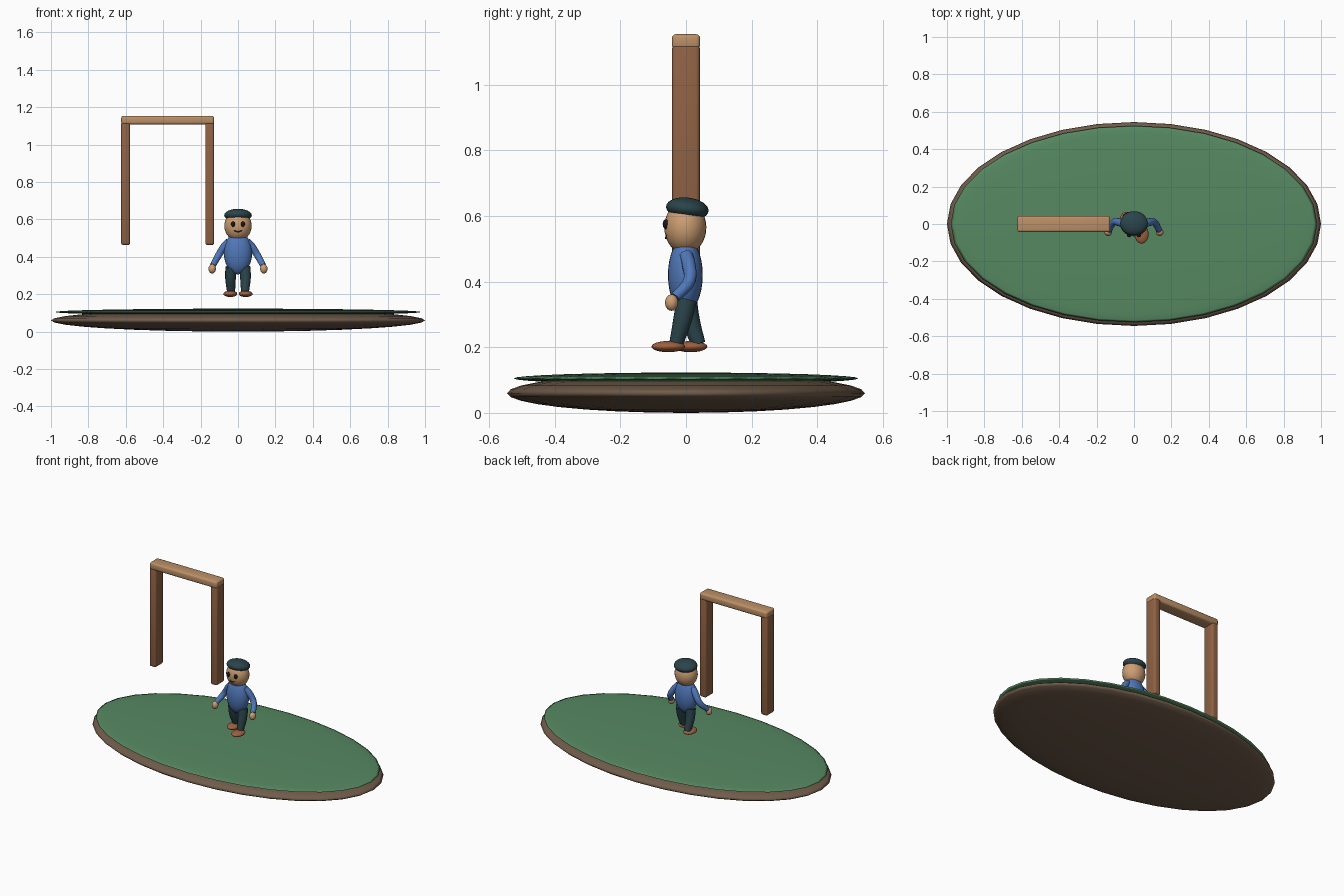
import bpy, math

if "Cube" in bpy.data.objects:
    bpy.data.objects.remove(bpy.data.objects["Cube"])


def mat(name, r, g, b):
    lin = [((c / 255 + 0.055) / 1.055) ** 2.4 for c in (r, g, b)]
    m = bpy.data.materials.new(name)
    m.diffuse_color = (*lin, 1)
    m.use_nodes = True
    m.node_tree.nodes["Principled BSDF"].inputs["Base Color"].default_value = m.diffuse_color
    return m


soil = mat("soil brown", 112, 92, 74)
grass = mat("grass green", 86, 137, 98)
post_wood = mat("post brown", 144, 98, 68)
beam_wood = mat("beam tan", 188, 144, 102)
skin = mat("skin", 205, 158, 114)
shirt = mat("shirt blue", 80, 120, 185)
slate = mat("dark slate", 42, 68, 74)
leather = mat("shoe brown", 158, 96, 64)
black = mat("black", 24, 24, 26)


def finish(name, material, angle=60):
    ob = bpy.context.object
    ob.name = name
    ob.data.materials.clear()
    ob.data.materials.append(material)
    bpy.ops.object.shade_smooth_by_angle(angle=math.radians(angle))
    return ob


def ball(name, loc, radii, material, rot=(0, 0, 0), seg=24, rings=16):
    bpy.ops.mesh.primitive_uv_sphere_add(segments=seg, ring_count=rings, location=loc, rotation=rot)
    bpy.context.object.scale = radii
    bpy.ops.object.transform_apply(location=False, rotation=False, scale=True)
    return finish(name, material, 180)


def block(name, lo, hi, material, bevel=0.012):
    bpy.ops.mesh.primitive_cube_add(size=1, location=[(a + b) / 2 for a, b in zip(lo, hi)])
    ob = bpy.context.object
    ob.scale = [b - a for a, b in zip(lo, hi)]
    bpy.ops.object.transform_apply(location=False, rotation=False, scale=True)
    mod = ob.modifiers.new("bevel", 'BEVEL')
    mod.width, mod.segments = bevel, 3
    bpy.ops.object.modifier_apply(modifier=mod.name)
    return finish(name, material, 40)


def tube(name, pts, material):
    """Smooth round tube; each point is x, y, z, radius."""
    cu = bpy.data.curves.new(name, 'CURVE')
    cu.dimensions = '3D'
    cu.bevel_depth, cu.bevel_resolution = 1.0, 4
    cu.resolution_u, cu.use_fill_caps = 8, True
    sp = cu.splines.new('BEZIER')
    sp.bezier_points.add(len(pts) - 1)
    for bp, (x, y, z, r) in zip(sp.bezier_points, pts):
        bp.co, bp.radius = (x, y, z), r
        bp.handle_left_type = bp.handle_right_type = 'AUTO'
    ob = bpy.data.objects.new(name, cu)
    bpy.context.collection.objects.link(ob)
    bpy.ops.object.select_all(action='DESELECT')
    bpy.context.view_layer.objects.active = ob
    ob.select_set(True)
    bpy.ops.object.convert(target='MESH')
    return finish(name, material)


# Oval island: soil lens with a thin grass lens on top
ball("soil_base", (0, 0, 0.06), (1, 0.545, 0.06), soil, seg=32)
ball("grass_top", (0, 0, 0.105), (0.98, 0.525, 0.018), grass, seg=32)

# Floating gate
for side, x in (("left", -0.601), ("right", -0.151)):
    block(side + "_post", (x - 0.024, -0.042, 0.463), (x + 0.024, 0.042, 1.123), post_wood)
block("gate_beam", (-0.6245, -0.043, 1.108), (-0.1275, 0.043, 1.154), beam_wood)

# Torso, head and cap
ball("torso", (0, -0.002, 0.42), (0.075, 0.053, 0.114), shirt)
ball("head", (0, -0.002, 0.565), (0.073, 0.064, 0.08), skin)
ball("cap", (0, 0.004, 0.622), (0.074, 0.065, 0.034), slate, rot=(math.radians(-7), 0, 0))

# Face
for side, s in (("right", -1), ("left", 1)):
    ball(side + "_eye", (s * 0.026, -0.061, 0.575), (0.011, 0.01, 0.015), black, seg=16, rings=10)
tube("mouth", [(-0.023, -0.057, 0.543, 0.003), (0, -0.061, 0.533, 0.0035),
               (0.023, -0.057, 0.543, 0.003)], black)

# Arms and hands, legs and shoes in a walking pose
for side, s in (("right", -1), ("left", 1)):
    tube(side + "_arm", [(s * 0.05, 0, 0.482, 0.02), (s * 0.075, 0.008, 0.453, 0.021),
                         (s * 0.107, 0.01, 0.403, 0.019), (s * 0.135, -0.033, 0.352, 0.016)], shirt)
    ball(side + "_hand", (s * 0.138, -0.044, 0.336), (0.02, 0.02, 0.025), skin)
    step = -0.03 if s > 0 else 0.038
    tube(side + "_leg", [(s * 0.036, 0.002, 0.345, 0.032), (s * 0.04, step * 0.35, 0.285, 0.029),
                         (s * 0.037, step, 0.21, 0.022)], slate)
    ball(side + "_shoe", (s * 0.041, step - 0.024, 0.202), (0.037, 0.051, 0.017), leather)
